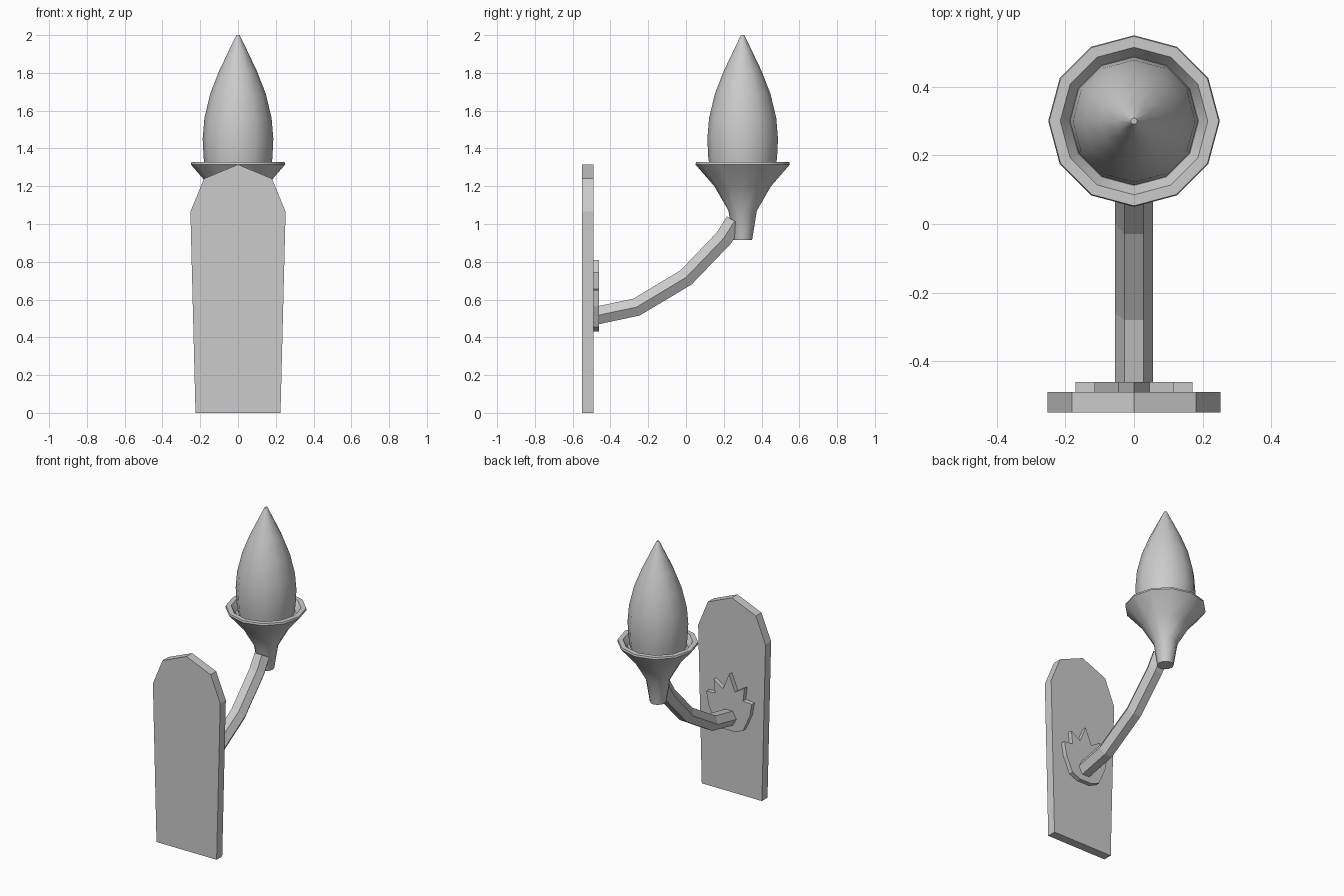
import bpy, bmesh, math
from mathutils import Vector

if "Cube" in bpy.data.objects:
    bpy.data.objects.remove(bpy.data.objects["Cube"])


def make(name, verts, faces, smooth=None):
    me = bpy.data.meshes.new(name)
    me.from_pydata(verts, [], faces)
    bm = bmesh.new()
    bm.from_mesh(me)
    bmesh.ops.recalc_face_normals(bm, faces=bm.faces)
    bm.to_mesh(me)
    bm.free()
    ob = bpy.data.objects.new(name, me)
    bpy.context.collection.objects.link(ob)
    if smooth:
        bpy.ops.object.select_all(action='DESELECT')
        bpy.context.view_layer.objects.active = ob
        ob.select_set(True)
        bpy.ops.object.shade_smooth_by_angle(angle=math.radians(smooth))
    return ob


def skin(name, rings, smooth=None):
    """Join equal-sized rings of points into a capped tube."""
    n = len(rings[0])
    verts = [p for r in rings for p in r]
    faces = [(k * n + i, k * n + (i + 1) % n, (k + 1) * n + (i + 1) % n, (k + 1) * n + i)
             for k in range(len(rings) - 1) for i in range(n)]
    faces += [tuple(range(n)), tuple(range(len(verts) - n, len(verts)))]
    return make(name, verts, faces, smooth)


def mirrored_slab(name, half, y0, y1):
    """Extrude a symmetric xz outline, given as its right half, along y."""
    outline = half + [(-x, z) for x, z in reversed(half) if x > 0]
    return skin(name, [[(x, y, z) for x, z in outline] for y in (y0, y1)])


def lathe(name, profile, cy, sides, smooth):
    rings = [[(r * math.cos(math.tau * i / sides), cy + r * math.sin(math.tau * i / sides), z)
              for i in range(sides)] for r, z in profile]
    return skin(name, rings, smooth)


# wall plate
mirrored_slab("wall_plate", [(0, 1.315), (0.18, 1.24), (0.252, 1.065), (0.225, 0)], -0.55, -0.49)

# leaf ornament on the plate
mirrored_slab("leaf_ornament",
              [(0, 0.81), (0.045, 0.70), (0.115, 0.745), (0.105, 0.655), (0.17, 0.65),
               (0.155, 0.565), (0.105, 0.455), (0.045, 0.43)], -0.49, -0.46)

# curved hexagonal arm, mitred at the bends
path = [Vector((0, y, z)) for y, z in
        [(-0.475, 0.515), (-0.262, 0.56), (0, 0.717), (0.2, 0.925), (0.257, 1.015)]]
rings = []
for k, p in enumerate(path):
    a = (p - path[k - 1]).normalized() if k else Vector((0, 1, 0))
    b = (path[k + 1] - p).normalized() if k < len(path) - 1 else a
    t = (a + b).normalized()
    up = Vector((0, -t.z, t.y))
    rings.append([p + 0.055 * (Vector((math.cos(h), 0, 0)) + up * math.sin(h))
                  for h in (math.tau * i / 6 for i in range(6))])
skin("arm", rings)

# flared cup with hollow rim
lathe("cup", [(0.05, 0.915), (0.075, 1.07), (0.15, 1.2), (0.25, 1.315), (0.247, 1.327),
              (0.215, 1.327), (0.188, 1.285)], 0.3, 12, 35)

# flame-shaped bulb
lathe("bulb", [(0.172, 1.28), (0.182, 1.35), (0.187, 1.45), (0.178, 1.56), (0.147, 1.69),
               (0.1, 1.81), (0.05, 1.915), (0.009, 2.0)], 0.3, 12, 35)
